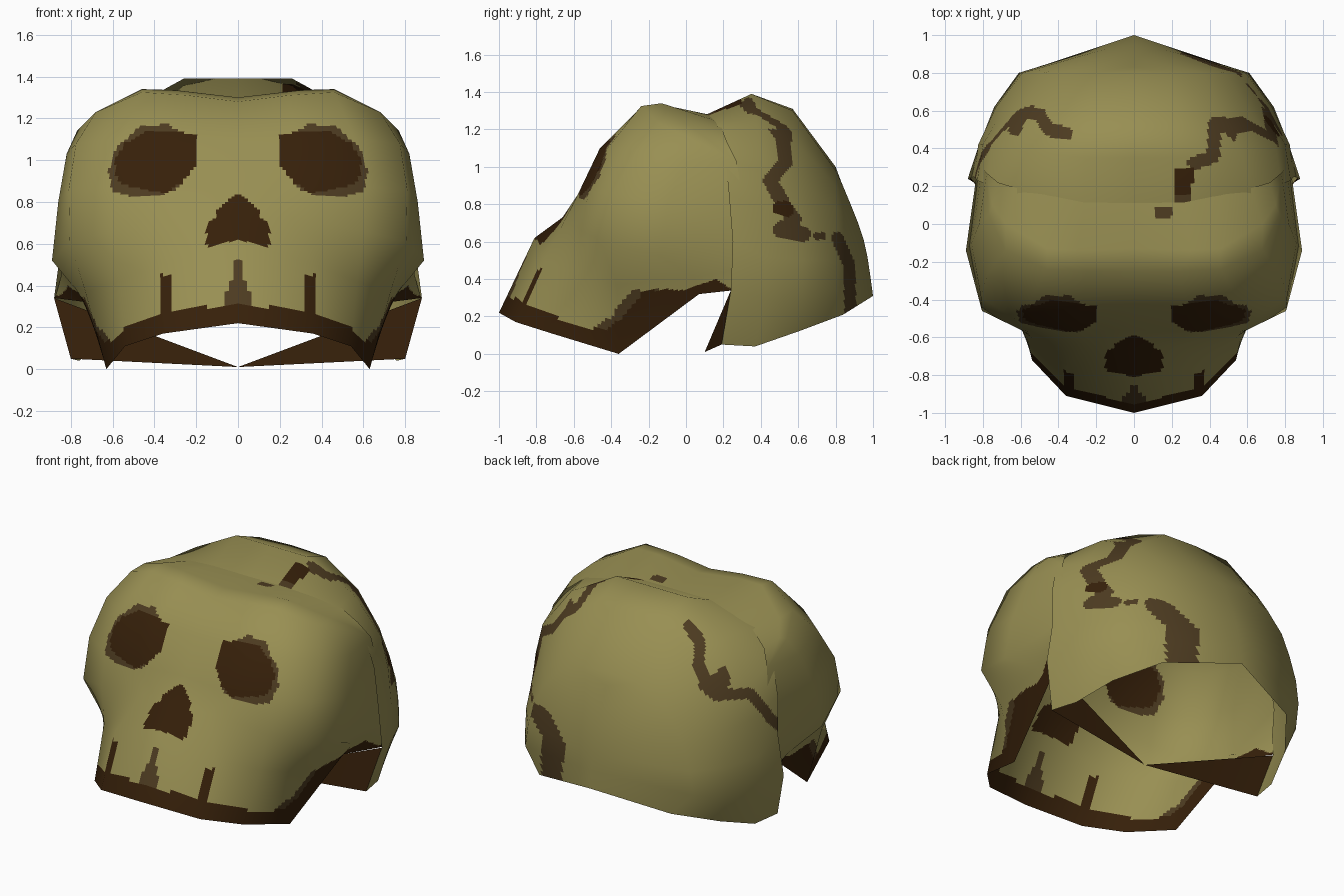
import bpy, bmesh
from mathutils import Vector

if "Cube" in bpy.data.objects:
    bpy.data.objects.remove(bpy.data.objects["Cube"])


def material(name, rgb):
    m = bpy.data.materials.new(name)
    m.diffuse_color = (*rgb, 1)
    m.use_nodes = True
    m.node_tree.nodes["Principled BSDF"].inputs["Base Color"].default_value = m.diffuse_color
    return m


MATS = [material("aged_bone", (0.315, 0.275, 0.086)),
        material("worn_brown", (0.074, 0.044, 0.015)),
        material("dark_hollow", (0.037, 0.0145, 0.003))]
BONE, WORN, DARK = 0, 1, 2


# ---- helpers for the painting rules ----
def inside(x, y, poly):
    hit = False
    for (ax, ay), (bx, by) in zip(poly, poly[1:] + poly[:1]):
        if (ay > y) != (by > y) and x < (bx - ax) * (y - ay) / (by - ay) + ax:
            hit = not hit
    return hit


def near(x, y, path, width):
    p = Vector((x, y))
    for a, b in zip(path, path[1:]):
        a, d = Vector(a), Vector(b) - Vector(a)
        t = max(0, min(1, (p - a).dot(d) / d.length_squared))
        if (p - a - d * t).length < width:
            return True
    return False


def height_on(path, y):
    for (ya, za), (yb, zb) in zip(path, path[1:]):
        if ya <= y <= yb:
            return za + (zb - za) * (y - ya) / (yb - ya)
    return path[-1][1] if y > path[-1][0] else path[0][1]


def shell(name, rows, rule, cuts=16):
    """Mirrored loft through half rows, finely divided, coloured by a rule."""
    bm = bmesh.new()
    for side in (1, -1):
        grid = [[bm.verts.new((side * x, y, z)) for x, y, z in r] for r in rows]
        for a, b in zip(grid, grid[1:]):
            for j in range(len(a) - 1):
                quad = [a[j], a[j + 1], b[j + 1], b[j]]
                bm.faces.new(quad if side > 0 else quad[::-1])
    bmesh.ops.remove_doubles(bm, verts=bm.verts[:], dist=0.0005)
    bm.normal_update()
    # keep the soft shading of the coarse form while dividing it
    layer = bm.verts.layers.float_vector.new("soft")
    for v in bm.verts:
        n = v.normal.copy()
        if v.is_boundary and v.co.z > 1.1:      # level shading across the crown seam
            n.y *= .3
        v[layer] = n
    bmesh.ops.subdivide_edges(bm, edges=bm.edges[:], cuts=cuts, use_grid_fill=True)
    for f in bm.faces:
        f.smooth = True
        f.material_index = rule(*f.calc_center_median())
    mesh = bpy.data.meshes.new(name)
    normals = [Vector(v[layer]).normalized() for v in bm.verts]
    bm.verts.layers.float_vector.remove(layer)
    bm.to_mesh(mesh)
    bm.free()
    for m in MATS:
        mesh.materials.append(m)
    mesh.normals_split_custom_set_from_vertices(normals)
    obj = bpy.data.objects.new(name, mesh)
    bpy.context.collection.objects.link(obj)
    return obj


# ---- face: rows from the tooth rim up to the crown, centre to side ----
END = (.78, .27, 1.03)      # shared upper end, tucked under the cranium
FACE = [
    [(0, -1, .22), (.36, -.91, .17), (.54, -.72, .11), (.63, -.36, 0), (.72, .07, .32), (.875, .25, .34)],
    [(0, -.81, .62), (.36, -.76, .5), (.57, -.58, .42), (.73, -.37, .37), (.8, .05, .41), (.845, .28, .45)],
    [(0, -.66, .73), (.25, -.64, .73), (.6, -.56, .66), (.805, -.46, .61), (.89, -.14, .52), (.825, .32, .6)],
    [(0, -.56, .88), (.28, -.57, .87), (.6, -.52, .87), (.81, -.39, .86), (.86, -.1, .8), (.805, .3, .85)],
    [(0, -.44, 1.1), (.28, -.46, 1.1), (.56, -.42, 1.1), (.775, -.26, 1.08), (.82, 0, 1.03), END],
    [(0, -.25, 1.28), (.24, -.25, 1.31), (.46, -.24, 1.325), (.68, -.14, 1.23), (.77, .05, 1.14), END],
    [(0, -.13, 1.3), (.3, -.14, 1.335), (.46, -.13, 1.34), (.68, 0, 1.23), (.75, .1, 1.16), END],
    [(0, .12, 1.28), (.26, .12, 1.28), (.45, .15, 1.25), (.62, .19, 1.21), (.72, .22, 1.13), END],
]
EYE = [(.2, .98), (.2, 1.12), (.3, 1.14), (.43, 1.14), (.54, 1.08), (.59, 1.0),
       (.58, .9), (.5, .87), (.35, .84), (.27, .89)]
EYE_RIM = [(.21, 1.0), (.26, 1.12), (.33, 1.17), (.47, 1.17), (.5, 1.13), (.58, 1.07),
           (.62, .95), (.6, .85), (.53, .83), (.36, .83), (.3, .86)]
NOSE = [(-.01, .84), (.02, .83), (.1, .76), (.11, .72), (.15, .7), (.15, .58), (.06, .61), (-.01, .61)]
RIM = [(-1, .34), (-.9, .29), (-.78, .24), (-.6, .15), (-.42, .13), (-.33, .2), (-.22, .34), (0, .345),
       (.16, .4), (.24, .35)]


def face_rule(x, y, z):
    ax = abs(x)
    if y < -.3 and z > .5:
        if inside(ax, z, EYE) or inside(ax, z, NOSE):
            return DARK
        if inside(ax, z, EYE_RIM):
            return WORN
    if z < height_on(RIM, y):
        return DARK
    if y < -.6 and abs(ax - .345) < .022 and z < .45:      # tooth grooves
        return DARK
    if ax < .03 + max(0, .42 - z) * .4 and z < .52 and y < -.6:
        return WORN
    if -.6 < y < -.15 and z < height_on(RIM, y + .07) and z < .35:
        return WORN
    if z > 1.2 and .11 < x < .2 and .03 < y < .085:        # chip on the crown
        return WORN
    return BONE


shell("face", FACE, face_rule)

# ---- cranium: arches from the crown seam to the back, top to lower rim ----
CRANIUM = [
    [(0, .11, 1.28), (.26, .11, 1.28), (.62, .16, 1.215), (.78, .21, 1.05),
     (.83, .23, .85), (.845, .25, .6), (.88, .24, .34), (.8, .19, .05)],
    [(0, .35, 1.39), (.26, .35, 1.39), (.57, .38, 1.22), (.75, .42, .97),
     (.8, .42, .77), (.825, .42, .52), (.82, .42, .3), (.76, .37, .04)],
    [(0, .57, 1.31), (.24, .57, 1.3), (.47, .58, 1.14), (.61, .6, .92),
     (.69, .61, .71), (.73, .62, .5), (.74, .62, .3), (.67, .6, .12)],
    [(0, .8, 1.0), (.2, .8, .98), (.37, .8, .9), (.48, .8, .78),
     (.54, .8, .65), (.59, .8, .5), (.61, .8, .35), (.48, .84, .21)],
    [(0, .8, 1.0), (0, .83, .92), (0, .88, .8), (0, .92, .7),
     (0, .95, .61), (0, .97, .52), (0, .985, .42), (0, 1, .31)],
]
# cracks: top ones in x-y, side ones in y-z
TOP_RIGHT = [(.66, .53), (.43, .53), (.42, .36), (.32, .32)]
TOP_LEFT = [(-.36, .48), (-.45, .5), (-.5, .58), (-.6, .59), (-.63, .5)]
SIDE_RIGHT = [(.48, 1.21), (.52, 1.16), (.53, 1.02), (.45, .93), (.52, .8), (.58, .72), (.5, .66), (.63, .64)]
BACK_RIGHT = [(.81, .62), (.87, .48), (.88, .24)]
SIDE_LEFT = [(.6, 1.0), (.58, .93), (.42, .92), (.3, .72), (.2, .62)]


def crack_rule(x, y, z):
    if z > 1.13 and x > 0:
        if .21 < x < .31 and .1 < y < .3:
            return DARK if y > .15 else WORN
        if near(x, y, TOP_RIGHT, .035):
            return WORN
    if x < 0 and z > .95 and near(x, y, TOP_LEFT, .035):
        return WORN
    if x < 0 and z < 1.0 and near(y, z, SIDE_LEFT, .033):
        return WORN
    if x > .25:
        if near(y, z, [(.5, .78), (.54, .77)], .04):
            return DARK
        if z < 1.2 and near(y, z, SIDE_RIGHT, .038):
            return WORN
        if near(y, z, BACK_RIGHT, .032) or near(y, z, [(.7, .63), (.73, .63)], .02):
            return WORN
    return BONE


shell("cranium", CRANIUM, crack_rule)

# ---- base flaps: two dark triangles meeting at the centre below ----
FLAP = [[(0, .1, .01), (.8, .19, .05)], [(0, .1, .01), (.88, .24, .34)]]
shell("base_flaps", FLAP, lambda x, y, z: DARK, cuts=1)
